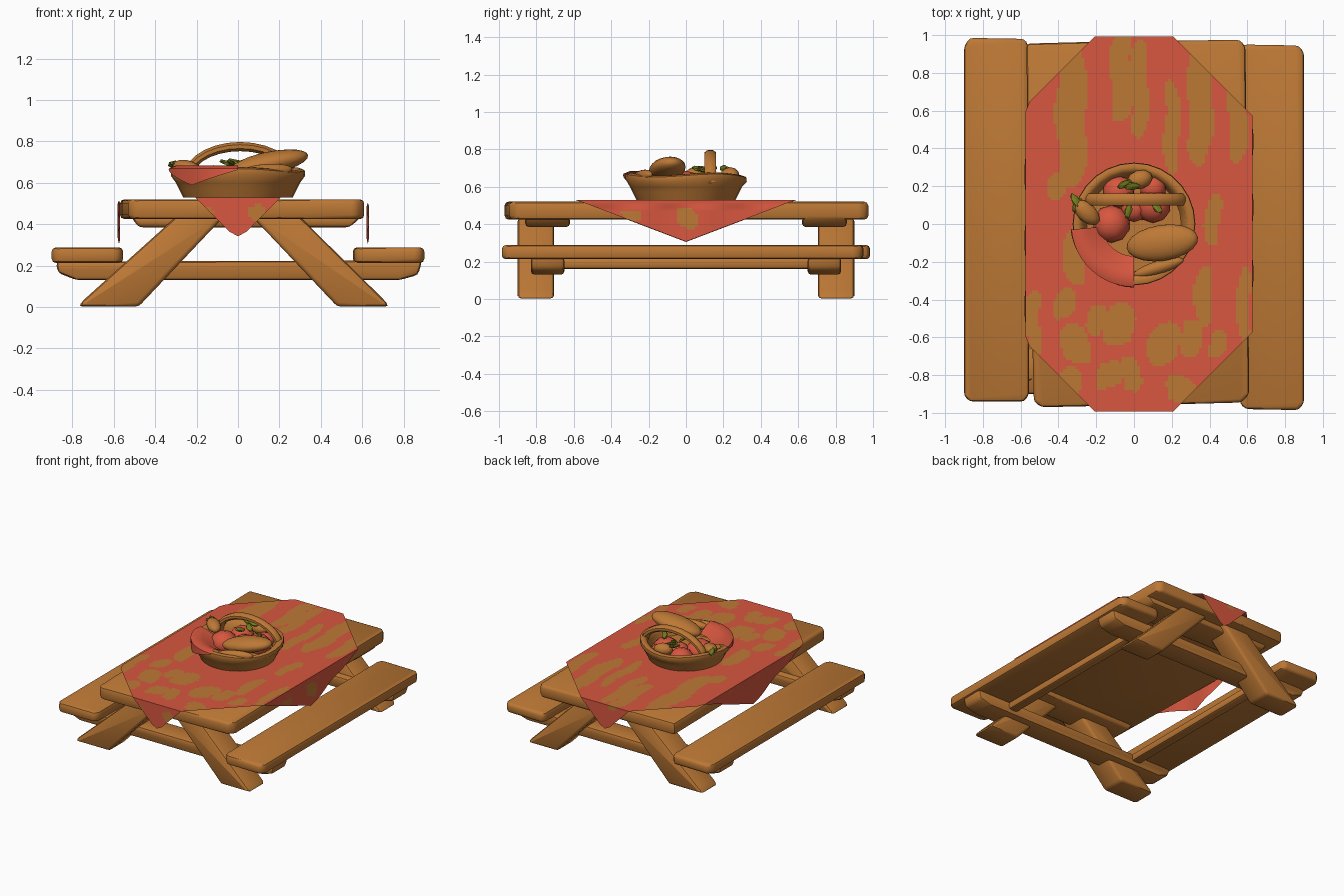
import bpy, bmesh, math
from mathutils import Vector, Matrix

cube = bpy.data.objects.get("Cube")
if cube:
    bpy.data.objects.remove(cube)


def material(name, rgb):
    m = bpy.data.materials.new(name)
    m.use_nodes = True
    m.diffuse_color = (*rgb, 1)
    m.node_tree.nodes["Principled BSDF"].inputs["Base Color"].default_value = (*rgb, 1)
    return m


WOOD = material("warm_wood", (0.51, 0.19, 0.036))
RED = material("tomato_red", (0.68, 0.095, 0.05))
GREEN = material("leaf_green", (0.17, 0.2, 0.012))


def finish(name, bm, *mats, angle=40):
    bmesh.ops.recalc_face_normals(bm, faces=bm.faces)
    me = bpy.data.meshes.new(name)
    bm.to_mesh(me)
    bm.free()
    for m in mats:
        me.materials.append(m)
    ob = bpy.data.objects.new(name, me)
    bpy.context.collection.objects.link(ob)
    bpy.ops.object.select_all(action="DESELECT")
    ob.select_set(True)
    bpy.context.view_layer.objects.active = ob
    bpy.ops.object.shade_smooth_by_angle(angle=math.radians(angle))
    return ob


def prism(name, outline, lo, hi, axis="y", round_by=0.02):
    """Extrude an outline along y (outline in xz) or z (outline in xy), rounded."""
    place = (lambda a, b, c: (a, c, b)) if axis == "y" else (lambda a, b, c: (a, b, c))
    bm = bmesh.new()
    face = bm.faces.new([bm.verts.new(place(a, b, lo)) for a, b in outline])
    new = bmesh.ops.extrude_face_region(bm, geom=[face])["geom"]
    shift = Vector(place(0, 0, hi - lo))
    bmesh.ops.translate(bm, vec=shift, verts=[v for v in new if isinstance(v, bmesh.types.BMVert)])
    bmesh.ops.bevel(bm, geom=bm.edges[:], offset=round_by, segments=2, profile=0.5, affect="EDGES")
    return finish(name, bm, WOOD)


def box(x0, x1, y0, y1):
    return [(x0, y0), (x1, y0), (x1, y1), (x0, y1)]


def lump(name, mat, loc, size, turn=(0, 0, 0), detail=3, angle=60):
    bm = bmesh.new()
    bmesh.ops.create_icosphere(bm, subdivisions=detail, radius=1)
    rot = Matrix.Rotation(turn[2], 4, "Z") @ Matrix.Rotation(turn[1], 4, "Y") @ Matrix.Rotation(turn[0], 4, "X")
    bm.transform(Matrix.Translation(loc) @ rot @ Matrix.Diagonal((*size, 1)))
    return finish(name, bm, mat, angle=angle)


# Table top, slightly irregular
prism("table_top", [(-0.53, -0.94), (-0.49, -0.97), (0.2, -0.955), (0.57, -0.945), (0.61, -0.9),
                    (0.6, 0.1), (0.59, 0.94), (0.56, 0.975), (-0.2, 0.965), (-0.57, 0.955),
                    (-0.56, 0.2)], 0.425, 0.52, "z")

# Benches and the rails under their inner edges
prism("right_bench", [(-0.9, -0.91), (-0.87, -0.94), (-0.58, -0.94), (-0.555, -0.9),
                      (-0.56, 0.95), (-0.58, 0.98), (-0.87, 0.985), (-0.9, 0.94)], 0.213, 0.288, "z")
prism("left_bench", [(0.56, -0.95), (0.59, -0.98), (0.87, -0.985), (0.9, -0.95),
                     (0.9, 0.91), (0.87, 0.945), (0.58, 0.95), (0.555, 0.92)], 0.213, 0.288, "z")
for side, s in (("left", 1), ("right", -1)):
    prism(side + "_rail", box(s * 0.57 - 0.04, s * 0.57 + 0.04, 0.16, 0.22), -0.72, 0.72)

# End frames: splayed legs, bench beam and cleat
for end, e in (("front", -1), ("back", 1)):
    def span(a, b):
        return sorted((e * a, e * b))
    for side, s in (("left", 1), ("right", -1)):
        foot = 0.73 if s > 0 else 0.77
        prism(f"{end}_{side}_leg",
              [(s * 0.48, 0.002), (s * foot, 0.002), (s * (foot - 0.02), 0.03),
               (s * 0.3, 0.435), (s * 0.07, 0.435)], *span(0.705, 0.9))
    prism(end + "_bench_beam", [(-0.88, 0.22), (-0.87, 0.165), (-0.78, 0.13), (0.78, 0.13),
                                (0.87, 0.155), (0.89, 0.225)], *span(0.65, 0.83))
    prism(end + "_cleat", [(-0.52, 0.44), (-0.48, 0.385), (0.54, 0.385), (0.6, 0.44)], *span(0.62, 0.86))

# Tablecloth: flat grid trimmed to an octagonal outline, folded over the edges
X0, X1, YE, TOP = -0.575, 0.627, 0.993, 0.53
bm = bmesh.new()
bmesh.ops.create_grid(bm, x_segments=110, y_segments=150, size=1)
bmesh.ops.scale(bm, vec=(0.9, 1.2, 1), verts=bm.verts)


def slice_plane(co, no, trim):
    bmesh.ops.bisect_plane(bm, geom=bm.verts[:] + bm.edges[:] + bm.faces[:],
                           plane_co=co, plane_no=no, clear_outer=trim)


for sx in (1, -1):
    for sy in (1, -1):
        slice_plane((sx * 1.2, 0, 0), (sx, sy, 0), True)
        slice_plane((sx * (0.85 if sx > 0 else 0.8), 0, 0), (sx, sy * 0.38, 0), True)
        slice_plane((0.03 * sx, sy * 1.165, 0), (sx * 0.55, sy, 0), True)
for x in (X0, X1):
    slice_plane((x, 0, 0), (1, 0, 0), False)
for y in (-YE, YE):
    slice_plane((0, y, 0), (0, 1, 0), False)

# Painted patches: centre x, centre y, half width, half length
PATCHES = [(-0.33, 0.6, 0.08, 0.42), (-0.07, 0.77, 0.055, 0.24), (0.03, 0.72, 0.045, 0.26),
           (0.2, 0.5, 0.04, 0.25), (0.35, 0.66, 0.065, 0.34), (0.55, 0.68, 0.05, 0.36),
           (0.42, 0.95, 0.12, 0.12), (-0.4, 0.2, 0.05, 0.07), (-0.31, -0.18, 0.06, 0.15),
           (-0.37, -0.43, 0.055, 0.08), (-0.31, -0.64, 0.08, 0.1), (-0.53, -0.52, 0.04, 0.17),
           (-0.5, -0.8, 0.05, 0.07), (-0.34, -0.86, 0.06, 0.09), (-0.2, -0.5, 0.045, 0.08),
           (-0.08, -0.54, 0.08, 0.11), (-0.14, -0.8, 0.07, 0.07), (-0.02, -0.8, 0.05, 0.09),
           (0.16, -0.64, 0.08, 0.11), (0.3, -0.6, 0.055, 0.1), (0.24, -0.88, 0.08, 0.07),
           (0.37, -0.38, 0.045, 0.16), (0.44, -0.64, 0.045, 0.07), (0.42, 0.02, 0.04, 0.14),
           (0.58, -0.42, 0.035, 0.2), (-0.17, -1.07, 0.05, 0.04), (0.1, -1.06, 0.04, 0.04),
           (0.72, 0.0, 0.05, 0.06), (0.7, -0.3, 0.03, 0.05)]
for f in bm.faces:
    c = f.calc_center_median()
    wx = c.x + 0.012 * math.sin(17 * c.y + 5 * c.x)
    wy = c.y + 0.012 * math.sin(23 * c.x)
    f.material_index = int(any(abs((wx - x) / a) ** 3 + abs((wy - y) / b) ** 3 < 1
                               for x, y, a, b in PATCHES))
for v in bm.verts:
    u, w = v.co.x, v.co.y
    over_x = max(0, u - X1, X0 - u)
    over_y = max(0, abs(w) - YE)
    v.co.x = min(max(u, X0), X1) + 0.006 * math.sin(18 * w) * (over_x > 0.03)
    v.co.y = min(max(w, -YE), YE)
    v.co.z = TOP - over_x - over_y
finish("tablecloth", bm, RED, WOOD)

# Basket bowl, lathed from a wall profile
WALL = [(0.0, 0.53), (0.265, 0.53), (0.285, 0.57), (0.3, 0.6), (0.325, 0.635), (0.322, 0.66),
        (0.3, 0.668), (0.275, 0.655), (0.262, 0.61), (0.25, 0.575), (0.0, 0.57)]
bm = bmesh.new()
ring = [bm.verts.new((r, 0, z)) for r, z in WALL]
edges = [bm.edges.new(p) for p in zip(ring, ring[1:])]
bmesh.ops.spin(bm, geom=ring + edges, cent=(0, 0, 0), axis=(0, 0, 1), angle=math.tau, steps=28)
bmesh.ops.remove_doubles(bm, verts=bm.verts, dist=0.0005)
for v in bm.verts:
    v.co.z += 0.008 * math.sin(3 * math.atan2(v.co.y, v.co.x)) * (v.co.z > 0.62)
finish("basket_bowl", bm, WOOD, angle=50)

# Basket handle: arch with a rounded rectangular section
bm = bmesh.new()
prev = None
for i in range(15):
    a = math.pi * i / 14
    out = Vector((math.cos(a), 0, math.sin(a)))
    mid = Vector((0.01 + 0.255 * out.x, 0.13, 0.62 + 0.155 * out.z))
    loop = []
    for k in range(8):
        t = math.tau * (k + 0.5) / 8
        loop.append(bm.verts.new(mid + out * 0.024 * math.cos(t) + Vector((0, 0.034 * math.sin(t), 0))))
    if prev:
        for k in range(8):
            bm.faces.new((prev[k], prev[k - 1], loop[k - 1], loop[k]))
    else:
        bm.faces.new(loop)
    prev = loop
bm.faces.new(prev)
finish("basket_handle", bm, WOOD, angle=50)

# Napkin draped over the rim
bm = bmesh.new()
rows = []
for i in range(13):
    t = i / 12
    a = math.radians(185 + 85 * t)
    drop = 0.012 + 0.075 * (1 - abs(2 * t - 1))
    path = [(0.17, 0.63), (0.25, 0.672), (0.3, 0.684), (0.333, 0.67), (0.338 - 0.1 * drop, 0.675 - drop)]
    rows.append([bm.verts.new((r * math.cos(a), r * math.sin(a), z)) for r, z in path])
for p, q in zip(rows, rows[1:]):
    for k in range(4):
        bm.faces.new((p[k], p[k + 1], q[k + 1], q[k]))
finish("napkin", bm, RED)

# Food in the basket
lump("bread_loaf", WOOD, (0.15, -0.1, 0.695), (0.195, 0.095, 0.055), (0, -0.2, 0.15))
lump("bread_stick", WOOD, (0.13, -0.23, 0.655), (0.14, 0.035, 0.035), (0, -0.08, 0.3))
lump("small_roll", WOOD, (0.03, 0.235, 0.66), (0.07, 0.05, 0.045), (0, 0, 0.3), 2)
lump("root_vegetable", WOOD, (-0.25, 0.06, 0.675), (0.085, 0.05, 0.035), (0, 0.15, -0.75), 2)
for i, (x, y, r) in enumerate([(-0.12, 0.0, 0.1), (0.1, 0.1, 0.095), (-0.08, 0.17, 0.085),
                               (0.1, 0.19, 0.07), (0.0, 0.08, 0.07)]):
    lump(f"tomato_{i + 1}", RED, (x, y, 0.6), (r, r, r * 0.85), detail=2)
for i, (x, y, z, a) in enumerate([(-0.05, 0.21, 0.695, 0.4), (-0.03, 0.07, 0.695, 1.3), (0.12, 0.09, 0.69, 2.2),
                                  (-0.01, 0.2, 0.7, 0.1), (0.0, 0.14, 0.69, -0.6), (-0.31, 0.125, 0.69, 2.1),
                                  (-0.3, 0.1, 0.685, 1.0)]):
    lump(f"leaf_{i + 1}", GREEN, (x, y, z), (0.048, 0.024, 0.012), (0.4, 0.25, a), 1, 20)
